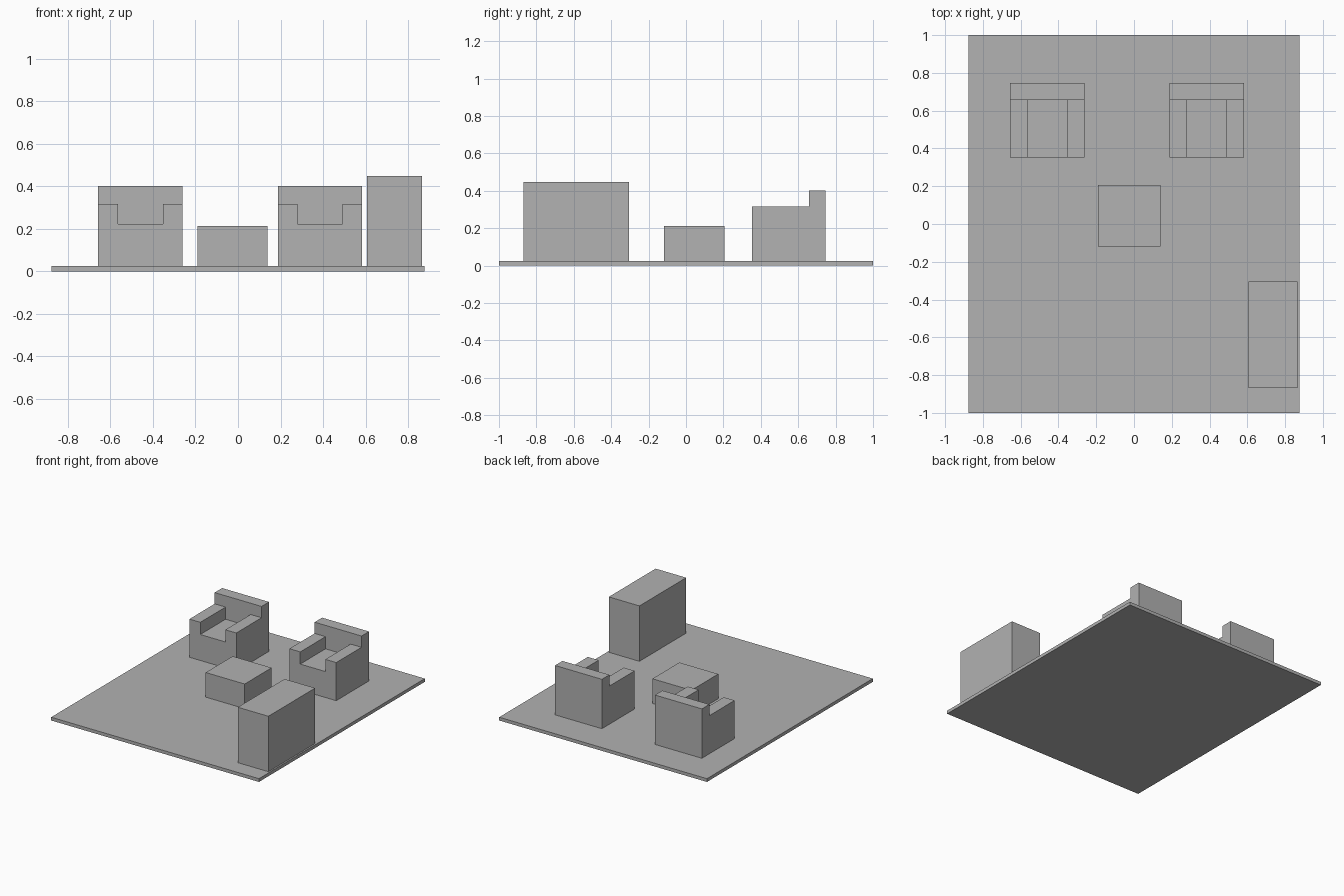
import bpy
import bmesh

cube = bpy.data.objects.get("Cube")
if cube:
    bpy.data.objects.remove(cube, do_unlink=True)

grey = bpy.data.materials.new("plain grey")
grey.use_nodes = True
colour = (0.445, 0.445, 0.445, 1)
grey.diffuse_color = colour
grey.node_tree.nodes["Principled BSDF"].inputs["Base Color"].default_value = colour

FLOOR = 0.025


def extrude_profile(name, profile, y0, y1):
    """Extrude an x-z outline from y0 back to y1."""
    bm = bmesh.new()
    face = bm.faces.new([bm.verts.new((x, y0, z)) for x, z in profile])
    result = bmesh.ops.extrude_face_region(bm, geom=[face], use_keep_orig=True)
    verts = [v for v in result["geom"] if isinstance(v, bmesh.types.BMVert)]
    bmesh.ops.translate(bm, verts=verts, vec=(0, y1 - y0, 0))
    bmesh.ops.recalc_face_normals(bm, faces=bm.faces)
    mesh = bpy.data.meshes.new(name)
    bm.to_mesh(mesh)
    bm.free()
    mesh.materials.append(grey)
    obj = bpy.data.objects.new(name, mesh)
    bpy.context.collection.objects.link(obj)
    return obj


def box(name, x0, x1, y0, y1, z0, z1):
    return extrude_profile(name, [(x0, z0), (x1, z0), (x1, z1), (x0, z1)], y0, y1)


def armchair(name, x):
    half, inner, seat, arm = 0.198, 0.106, 0.223, 0.316
    front, back, rear = 0.352, 0.657, 0.747
    # Seat and both arms share one U-shaped outline
    outline = [(-half, FLOOR), (half, FLOOR), (half, arm), (inner, arm),
               (inner, seat), (-inner, seat), (-inner, arm), (-half, arm)]
    extrude_profile(name + "_seat_and_arms", [(x + px, z) for px, z in outline], front, back)
    box(name + "_backrest", x - half, x + half, back, rear, FLOOR, 0.402)


# Floor slab
box("floor", -0.877, 0.877, -1, 1, 0, FLOOR)

# Furniture
armchair("right_armchair", -0.459)
armchair("left_armchair", 0.385)
box("coffee_table", -0.19, 0.139, -0.118, 0.207, FLOOR, 0.213)
box("cabinet", 0.607, 0.865, -0.869, -0.305, FLOOR, 0.448)
